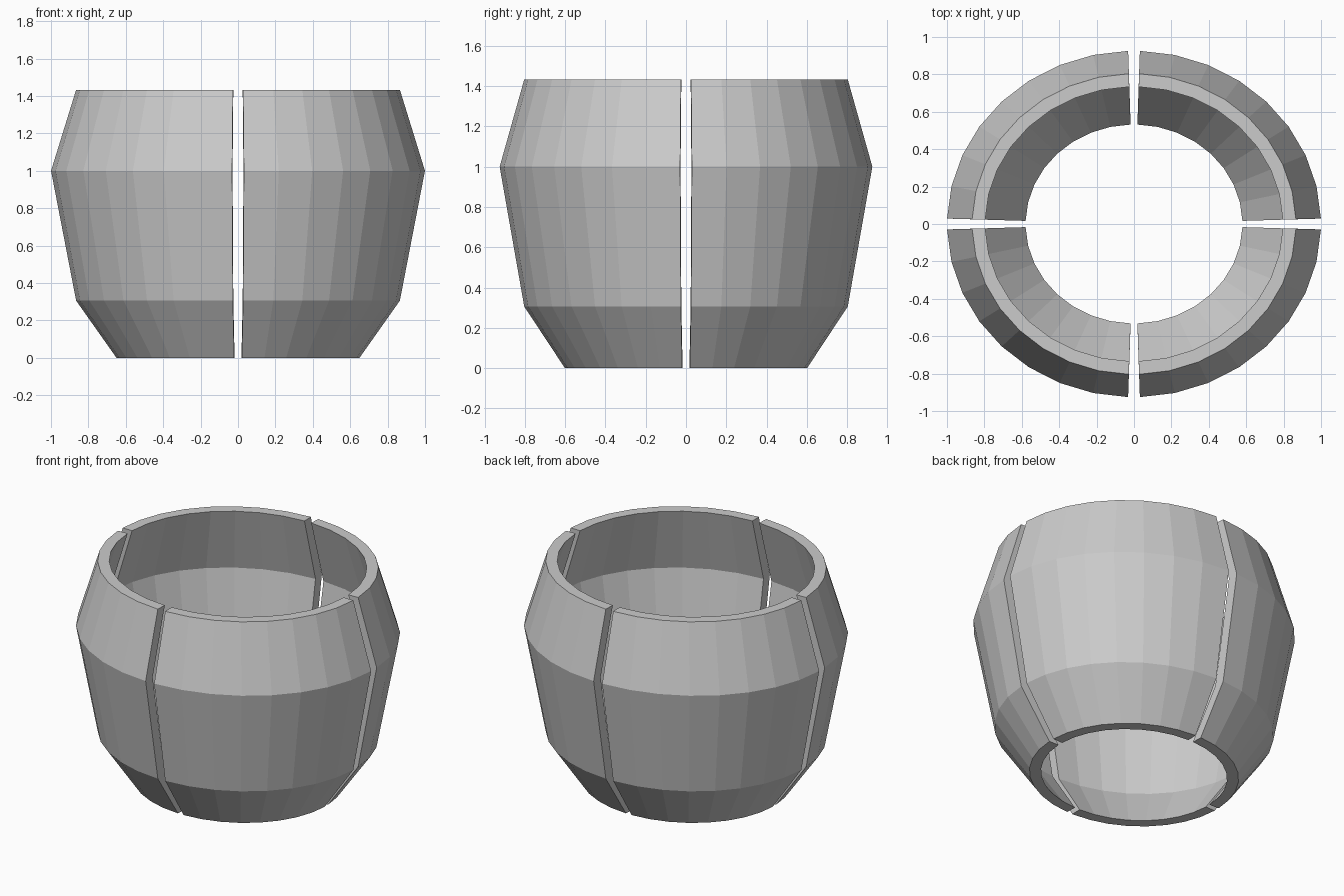
import bpy, bmesh
from math import sin, cos, radians

if "Cube" in bpy.data.objects:
    bpy.data.objects.remove(bpy.data.objects["Cube"])

# Single grey material
grey = bpy.data.materials.new("plain grey")
grey.use_nodes = True
colour = (0.6, 0.6, 0.6, 1)
grey.diffuse_color = colour
grey.node_tree.nodes["Principled BSDF"].inputs["Base Color"].default_value = colour

# Outer profile as (x radius, y radius, height), and wall thickness
OUTER = [(0.65, 0.602, 0), (0.866, 0.804, 0.306), (1.0, 0.926, 1.0), (0.866, 0.804, 1.433)]
WALL = 0.07
PROFILE = OUTER + [(rx - WALL, ry - WALL, z) for rx, ry, z in reversed(OUTER)]
GAP, STEPS = 1.8, 8


def shell_quarter(name, start):
    """Sweep the closed wall profile through a quarter turn, leaving a gap each side."""
    bm = bmesh.new()
    rings = []
    for i in range(STEPS + 1):
        a = radians(start + GAP + (90 - 2 * GAP) * i / STEPS)
        rings.append([bm.verts.new((rx * cos(a), ry * sin(a), z)) for rx, ry, z in PROFILE])
    n = len(PROFILE)
    for r, s in zip(rings, rings[1:]):
        for j in range(n):
            k = (j + 1) % n
            bm.faces.new((r[j], s[j], s[k], r[k]))
    # End walls, one quad per profile band
    for ring in (rings[0], rings[-1]):
        for j in range(len(OUTER) - 1):
            bm.faces.new((ring[j], ring[j + 1], ring[n - 2 - j], ring[n - 1 - j]))
    bmesh.ops.recalc_face_normals(bm, faces=bm.faces)
    mesh = bpy.data.meshes.new(name)
    bm.to_mesh(mesh)
    bm.free()
    mesh.materials.append(grey)
    bpy.context.collection.objects.link(bpy.data.objects.new(name, mesh))


for index, side in enumerate(("back_left", "back_right", "front_right", "front_left")):
    shell_quarter(side + "_shell", 90 * index)
